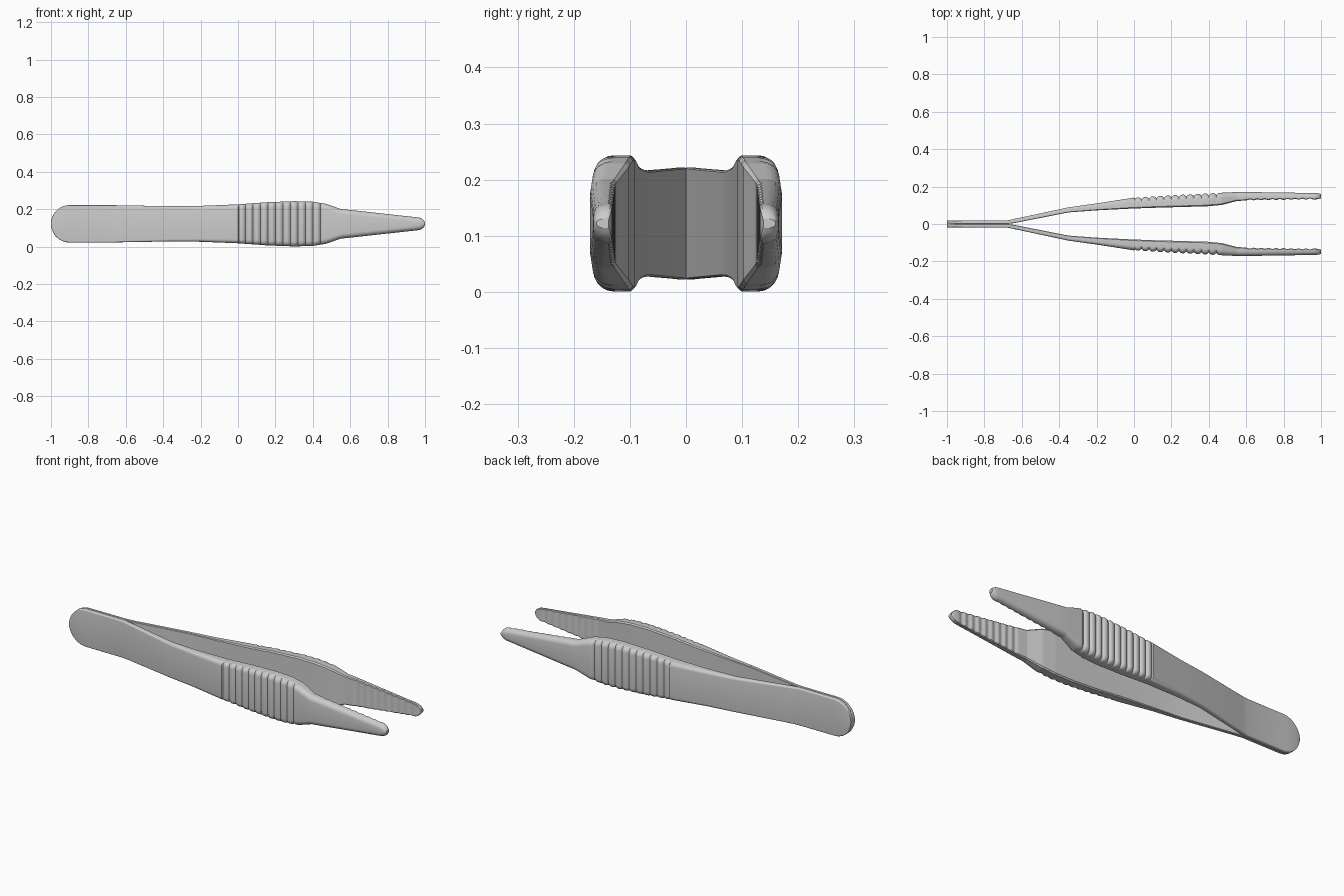
import bpy, bmesh, math

if "Cube" in bpy.data.objects:
    bpy.data.objects.remove(bpy.data.objects["Cube"])

ZC = 0.122
# Stations along one arm: x, inner y, outer y, half height, edge rounding
STATIONS = [
    (-1.00, 0.000, 0.018, 0.100, 0.006),
    (-0.68, 0.000, 0.019, 0.100, 0.006),
    (-0.64, 0.005, 0.027, 0.099, 0.008),
    (-0.35, 0.062, 0.089, 0.094, 0.012),
    (-0.20, 0.073, 0.110, 0.096, 0.016),
    (0.00, 0.083, 0.141, 0.104, 0.022),
    (0.15, 0.088, 0.151, 0.115, 0.026),
    (0.30, 0.092, 0.159, 0.121, 0.028),
    (0.40, 0.095, 0.164, 0.118, 0.028),
    (0.47, 0.102, 0.167, 0.107, 0.028),
    (0.55, 0.123, 0.171, 0.079, 0.026),
    (0.60, 0.126, 0.171, 0.074, 0.026),
    (1.00, 0.132, 0.165, 0.030, 0.024),
]


def station(x):
    for a, b in zip(STATIONS, STATIONS[1:]):
        if x <= b[0]:
            t = (x - a[0]) / (b[0] - a[0])
            return [p + (q - p) * t for p, q in zip(a[1:], b[1:])]
    return list(STATIONS[-1][1:])


def section(x):
    """Closed (y, z) outline: flat inner face, rounded outer edges."""
    inner, outer, h, c = station(x)
    if x < -0.9:                                  # round heel
        h *= math.sqrt(max(0.003, 1 - ((x + 0.9) / 0.1) ** 2))
    if x > 0.965:                                 # round tip
        u = (x - 0.965) / 0.035
        f = math.sqrt(max(0.08, 1 - u * u))
        h *= f
        inner += 0.008 * (1 - f)
        outer -= 0.008 * (1 - f)
    if 0.0 < x < 0.46:                            # finger grip ridges
        outer -= 0.011 * (1 - abs(math.sin(math.pi * x / 0.04))) ** 1.3
    if 0.60 < x < 0.96:                           # inner jaw serrations
        inner += 0.005 * math.sin(math.pi * x / 0.04) ** 2
    t = outer - inner
    cy, cz = min(c, 0.75 * t), min(c, 0.8 * h)
    e = min(0.1 * t, 0.3 * h)
    half = [(inner, h - e), (inner + e, h)]
    for i in range(6):
        a = math.pi / 2 * i / 5
        half.append((outer - cy + cy * math.sin(a), h - cz + cz * math.cos(a)))
    return half + [(y, -z) for y, z in reversed(half)]


# Sample positions: dense at rounded ends, ridges and serrations
xs = {-0.9 - 0.1 * math.cos(math.pi / 2 * i / 12) for i in range(13)}
xs |= {0.965 + 0.035 * math.sin(math.pi / 2 * i / 8) for i in range(9)}
xs |= {round(i * 0.005, 4) for i in range(0, 193)}
xs |= {s[0] for s in STATIONS}
xs = sorted(xs)
xs = [x for i, x in enumerate(xs) if i == 0 or x - xs[i - 1] > 1e-5]


def build_arm(name, side):
    bm = bmesh.new()
    rings = [[bm.verts.new((x, side * y, ZC + z)) for y, z in section(x)] for x in xs]
    n = len(rings[0])
    for a, b in zip(rings, rings[1:]):
        for i in range(n):
            j = (i + 1) % n
            bm.faces.new((a[i], a[j], b[j], b[i]))
    bm.faces.new(rings[0])
    bm.faces.new(rings[-1])
    bmesh.ops.recalc_face_normals(bm, faces=bm.faces)
    mesh = bpy.data.meshes.new(name)
    bm.to_mesh(mesh)
    bm.free()
    ob = bpy.data.objects.new(name, mesh)
    bpy.context.collection.objects.link(ob)
    bpy.ops.object.select_all(action='DESELECT')
    ob.select_set(True)
    bpy.context.view_layer.objects.active = ob
    bpy.ops.object.shade_smooth_by_angle(angle=math.radians(35))


# Two mirrored arms joined flat at the heel
build_arm("front_arm", -1)
build_arm("back_arm", 1)
